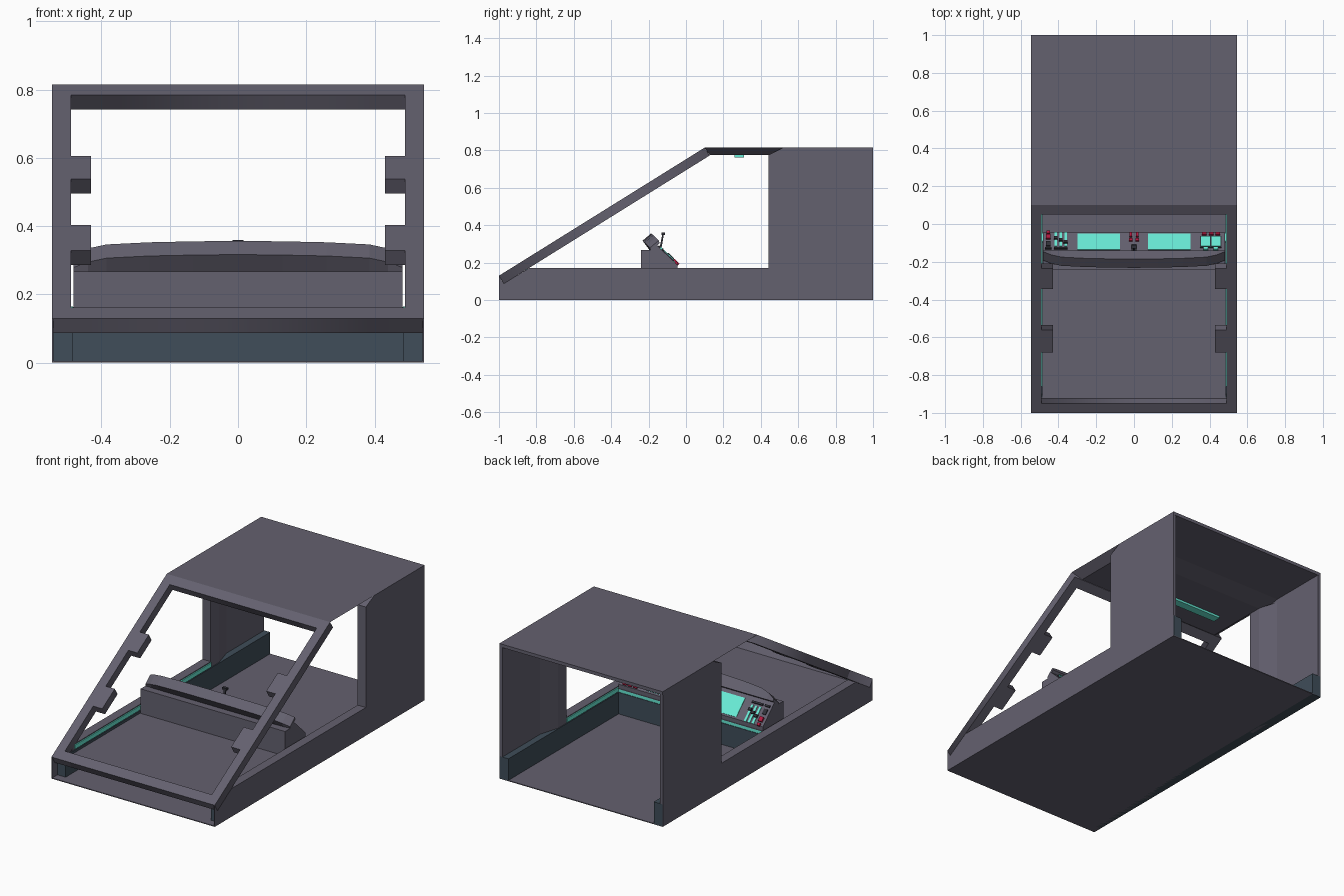
import bpy, bmesh, math
from mathutils import Matrix, Vector

if "Cube" in bpy.data.objects:
    bpy.data.objects.remove(bpy.data.objects["Cube"])


def material(name, rgb):
    m = bpy.data.materials.new(name)
    m.diffuse_color = (*rgb, 1)
    m.use_nodes = True
    m.node_tree.nodes["Principled BSDF"].inputs["Base Color"].default_value = m.diffuse_color
    return m


HULL = material("hull_grey", (0.127, 0.119, 0.159))
BLUE = material("panel_blue", (0.05, 0.075, 0.1))
TEAL = material("glow_teal", (0.14, 0.83, 0.67))
RED = material("control_red", (0.45, 0.01, 0.05))
DARK = material("control_dark", (0.03, 0.03, 0.04))


def loft(name, sections, mat, mirror=False):
    """Closed solid through equal-length point loops."""
    bm = bmesh.new()
    rings = [[bm.verts.new(p) for p in s] for s in sections]
    n = len(rings[0])
    for a, b in zip(rings, rings[1:]):
        for i in range(n):
            j = (i + 1) % n
            bm.faces.new((a[i], a[j], b[j], b[i]))
    bm.faces.new(rings[0])
    bm.faces.new(rings[-1])
    bmesh.ops.recalc_face_normals(bm, faces=bm.faces)
    me = bpy.data.meshes.new(name)
    bm.to_mesh(me)
    bm.free()
    me.materials.append(mat)
    ob = bpy.data.objects.new(name, me)
    bpy.context.collection.objects.link(ob)
    if mirror:
        ob.modifiers.new("Mirror", 'MIRROR')
    return ob


def prism(name, yz, x0, x1, mat, mirror=False):
    return loft(name, [[(x, y, z) for y, z in yz] for x in (x0, x1)], mat, mirror)


def box(name, x0, x1, y0, y1, z0, z1, mat, mirror=False):
    return prism(name, [(y0, z0), (y1, z0), (y1, z1), (y0, z1)], x0, x1, mat, mirror)


# Windshield frame: outline with a notched opening, laid on the slope
W, T = 0.545, 0.05
slope = math.atan2(0.685, 1.1)
length = math.hypot(0.685, 1.1)
half = [(0.49, 0.059), (0.49, 0.377), (0.43, 0.377), (0.43, 0.518), (0.49, 0.518),
        (0.49, 0.772), (0.43, 0.772), (0.43, 0.901), (0.49, 0.901), (0.49, 1.237)]
outline = [(-W, 0), (W, 0), (W, length), (-W, length)]
opening = half + [(-x, v) for x, v in reversed(half)]
cu = bpy.data.curves.new("windshield_frame", 'CURVE')
cu.dimensions, cu.fill_mode, cu.extrude = '2D', 'BOTH', T / 2
for pts in (outline, opening):
    sp = cu.splines.new('POLY')
    sp.points.add(len(pts) - 1)
    for p, (x, v) in zip(sp.points, pts):
        p.co = (x, v, 0, 1)
    sp.use_cyclic_u = True
cu.materials.append(HULL)
frame = bpy.data.objects.new("windshield_frame", cu)
bpy.context.collection.objects.link(frame)
frame.matrix_world = (Matrix.Translation((0, -1, 0.13)) @ Matrix.Rotation(slope, 4, 'X')
                      @ Matrix.Translation((0, 0, -T / 2)))
frame.select_set(True)
bpy.context.view_layer.objects.active = frame
bpy.ops.object.convert(target='MESH')

# Floor and raised front deck
box("floor", -W, W, -1, 1, 0, 0.005, HULL)
box("front_deck", -0.49, 0.49, -0.93, -0.06, 0.105, 0.12, HULL)

# Roof: bevelled header over the side windows, then the rear roof
header = [[(-x, y0, z), (x, y0, z), (x, y1, z), (-x, y1, z)]
          for x, y0, y1, z in ((0.49, 0.126, 0.44, 0.775), (W, 0.1, 0.52, 0.815))]
loft("roof_header", header, HULL)
prism("rear_roof", [(0.44, 0.775), (0.52, 0.815), (1, 0.815), (1, 0.795), (0.64, 0.795),
                    (0.52, 0.775)], -W, W, HULL)
box("ceiling_light", -0.375, 0.375, 0.26, 0.31, 0.762, 0.776, TEAL)

# Side walls: thick window post thinning to the rear, lower skin and sill
plan = [(W, 0.44), (W, 0.999), (0.525, 0.999), (0.525, 0.64), (0.49, 0.52), (0.49, 0.44)]
loft("rear_wall", [[(x, y, z) for x, y in plan] for z in (0, 0.776)], HULL, True)
box("rear_wall_top", 0.525, W, 0.52, 0.999, 0.775, 0.8, HULL, True)
prism("side_skin", [(-1, 0), (-1, 0.13), (-0.974, 0.0875), (-0.84, 0.17), (0.44, 0.17), (0.44, 0)],
      0.54, W, HULL, True)
prism("window_sill", [(-0.897, 0.135), (-0.84, 0.17), (0.44, 0.17), (0.44, 0.135)],
      0.49, 0.54, HULL, True)

# Blue skirting and glowing strips
prism("side_skirting", [(-0.95, 0), (-0.95, 0.1), (-0.897, 0.135), (1, 0.135), (1, 0)],
      0.485, 0.544, BLUE, True)
box("side_glow_strip", 0.484, 0.495, -0.86, 0.44, 0.14, 0.165, TEAL, True)
box("cross_skirting", -0.485, 0.485, -0.1, -0.05, 0.005, 0.135, BLUE)
box("cross_glow_strip", -0.484, 0.484, -0.09, -0.048, 0.138, 0.163, TEAL)

# Console body with sloped panel
prism("console_body", [(-0.24, 0.12), (-0.24, 0.268), (-0.19, 0.268), (-0.163, 0.3),
                       (-0.045, 0.187), (-0.045, 0.165), (-0.06, 0.12)], -0.482, 0.482, HULL)

# Console visor, bowed across the width along the panel slope
tilt = math.atan2(0.113, 0.118)
dy, dz = math.cos(tilt), -math.sin(tilt)
bow = [(0, 0), (0.13, 0.002), (0.26, 0.006), (0.385, 0.015), (0.44, 0.032), (0.482, 0.055)]
bow = [(-x, b) for x, b in reversed(bow[1:])] + bow
loft("console_visor", [[(x, -0.232 + b * dy, 0.317 + b * dz), (x, -0.186 + b * dy, 0.357 + b * dz),
                        (x, -0.141, 0.304), (x, -0.19, 0.26)] for x, b in bow], HULL)

# Placement on the sloped panel, addressed by x and y seen from above
panel_rot = Matrix.Rotation(-tilt, 4, 'X')


def on_panel(name, x0, x1, y0, y1, height, mat, base=0.0):
    yc = (y0 + y1) / 2
    zc = 0.187 + (-0.045 - yc) * math.tan(tilt)
    h = (y1 - y0) / 2 / math.cos(tilt)
    ob = box(name, x0, x1, -h, h, base - 0.004, base + height, mat)
    ob.matrix_world = Matrix.Translation((0, yc, zc)) @ panel_rot
    return ob


# Screens
for x0 in (-0.3, 0.075):
    on_panel("screen", x0, x0 + 0.225, -0.138, -0.052, 0.003, TEAL)

# Left cluster: buttons, sliders and dark rails
on_panel("red_button_large", -0.466, -0.442, -0.082, -0.062, 0.012, RED)
on_panel("red_button_small", -0.464, -0.446, -0.055, -0.043, 0.012, RED)
on_panel("switch_plate", -0.466, -0.442, -0.118, -0.095, 0.006, DARK)
for i, x in enumerate((-0.414, -0.388, -0.362)):
    on_panel("slider_track", x - 0.007, x + 0.007, -0.12, -0.045, 0.004, TEAL)
    on_panel("slider_knob", x - 0.01, x + 0.01, -0.085 - i * 0.01, -0.073 - i * 0.01, 0.013, DARK)
on_panel("rail_left", -0.47, -0.438, -0.136, -0.128, 0.01, DARK)
on_panel("rail_right", -0.424, -0.352, -0.136, -0.128, 0.01, DARK)

# Centre cluster: red toggles and control stick
for x in (-0.018, 0.018):
    on_panel("toggle_red", x - 0.007, x + 0.007, -0.072, -0.05, 0.012, RED)
    on_panel("toggle_base", x - 0.009, x + 0.009, -0.092, -0.08, 0.008, RED)
on_panel("stick_base", -0.014, 0.014, -0.15, -0.112, 0.008, DARK)
prism("control_stick", [(-0.142, 0.275), (-0.132, 0.272), (-0.118, 0.352), (-0.126, 0.354)],
      -0.006, 0.006, DARK)
box("stick_grip", -0.016, 0.016, -0.131, -0.113, 0.348, 0.36, DARK)

# Right cluster: gauges with red caps
on_panel("gauge_bezel", 0.35, 0.462, -0.128, -0.066, 0.005, DARK)
for x in (0.355, 0.41):
    on_panel("gauge_face", x, x + 0.048, -0.122, -0.07, 0.009, TEAL)
    on_panel("gauge_knob", x + 0.012, x + 0.036, -0.14, -0.13, 0.01, TEAL)
for x in (0.372, 0.408, 0.444):
    on_panel("red_cap", x - 0.012, x + 0.012, -0.06, -0.048, 0.01, RED)
